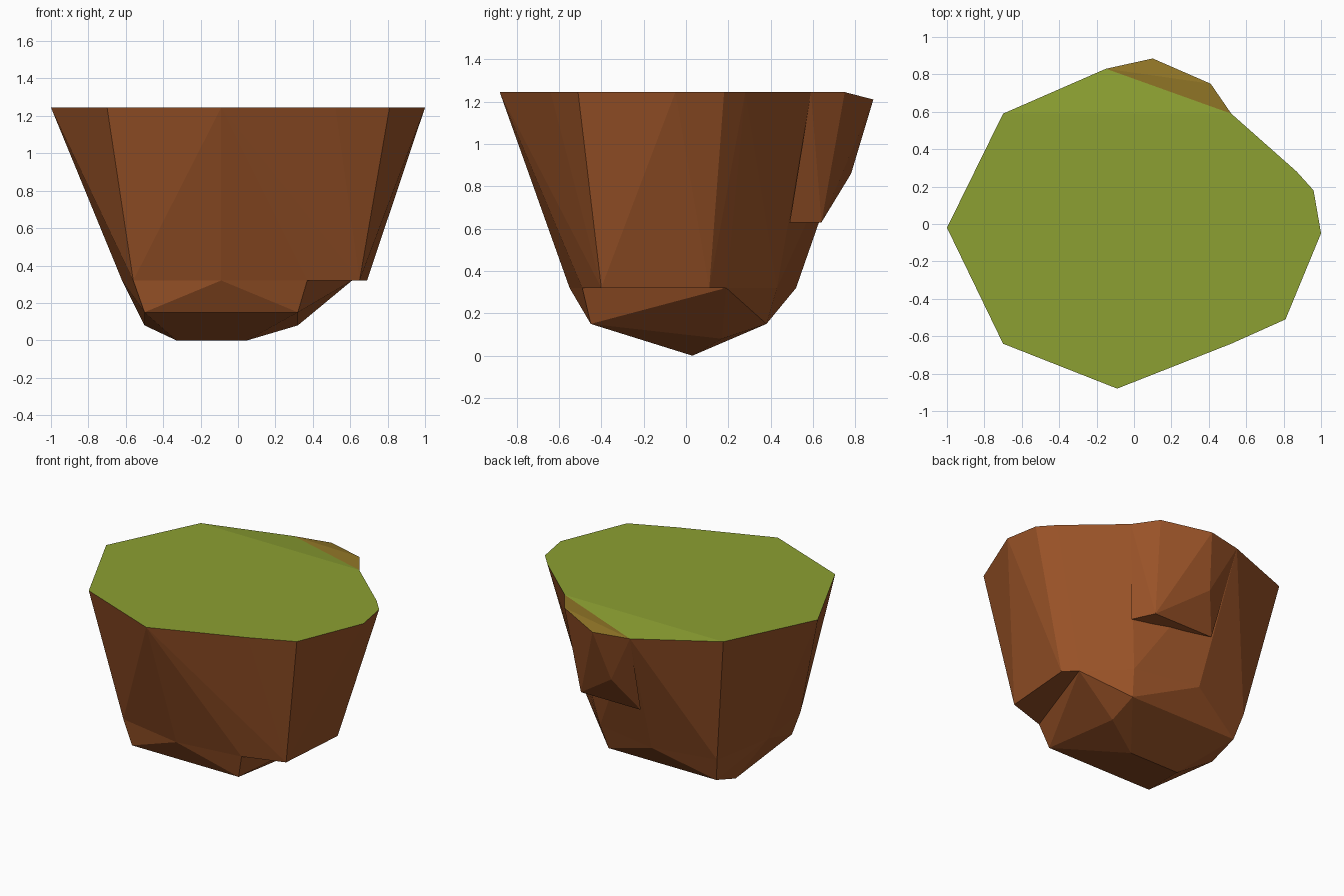
import bpy, bmesh, math

if "Cube" in bpy.data.objects:
    bpy.data.objects.remove(bpy.data.objects["Cube"])


def material(name, rgb):
    m = bpy.data.materials.new(name)
    m.diffuse_color = (*rgb, 1.0)
    m.use_nodes = True
    m.node_tree.nodes["Principled BSDF"].inputs["Base Color"].default_value = m.diffuse_color
    return m


soil = material("brown_soil", (0.325, 0.087, 0.021))
grass = material("green_grass", (0.262, 0.352, 0.032))
dry = material("olive_dry_grass", (0.285, 0.181, 0.020))


def level(z, *pts):
    """Lift flat outline points to one height."""
    return [(x, y, z) for x, y in pts]


def rock(name, points, top_material=None):
    """Faceted convex rock; upward faces get top_material, or are left open."""
    bm = bmesh.new()
    for p in points:
        bm.verts.new(p)
    bmesh.ops.convex_hull(bm, input=bm.verts[:])
    bmesh.ops.delete(bm, geom=[v for v in bm.verts if not v.link_faces], context='VERTS')
    bmesh.ops.recalc_face_normals(bm, faces=bm.faces[:])
    bmesh.ops.dissolve_limit(bm, angle_limit=math.radians(0.5),
                             verts=bm.verts[:], edges=bm.edges[:])
    bm.normal_update()
    up = [f for f in bm.faces if f.normal.z > 0.8]
    if top_material:
        for f in up:
            f.material_index = 1
    else:
        bmesh.ops.delete(bm, geom=up, context='FACES')
    me = bpy.data.meshes.new(name)
    bm.to_mesh(me)
    bm.free()
    me.materials.append(soil)
    if top_material:
        me.materials.append(top_material)
    ob = bpy.data.objects.new(name, me)
    bpy.context.collection.objects.link(ob)
    return ob


TOP, DIP, LEDGE = 1.245, 1.21, 0.32

# outline shared by the upper body and the foot, all but the right front corner
waist = level(LEDGE, (0.61, 0.19), (0.36, 0.43), (-0.10, 0.52), (-0.54, 0.43),
              (-0.62, -0.02), (-0.56, -0.46), (-0.09, -0.55), (0.37, -0.49))

# upper body with grass cap, overhanging at the right
rim = level(TOP, (-1, -0.02), (-0.70, -0.64), (-0.09, -0.88), (0.52, -0.64),
            (0.81, -0.51), (1, -0.05), (0.96, 0.18), (0.87, 0.28),
            (0.52, 0.59), (-0.70, 0.59))
overhang = level(LEDGE, (0.65, -0.40), (0.66, -0.03), (0.69, 0.11))
rock("upper_body", rim + level(DIP, (-0.15, 0.83)) + waist + overhang, grass)

# stepped foot tapering to a short ridge on the ground
foot = (level(0.22, (-0.55, -0.02))
        + level(0.15, (-0.50, -0.45), (0.32, -0.45), (0.32, -0.03),
                (0.33, 0.38), (-0.50, 0.38))
        + level(0.08, (0.32, 0.17), (-0.50, 0.17))
        + level(0.0, (0.05, 0.03), (-0.33, 0.03)))
rock("foot", waist + foot)

# outcrop on the back wall with dry grass on top
outcrop = (level(TOP, (0.41, 0.75), (0.52, 0.59))
           + level(DIP, (-0.15, 0.83), (0.10, 0.885))
           + level(0.86, (0.03, 0.78))
           + level(0.63, (0.43, 0.49), (0.36, 0.64), (-0.10, 0.64)))
rock("back_outcrop", outcrop, dry)
